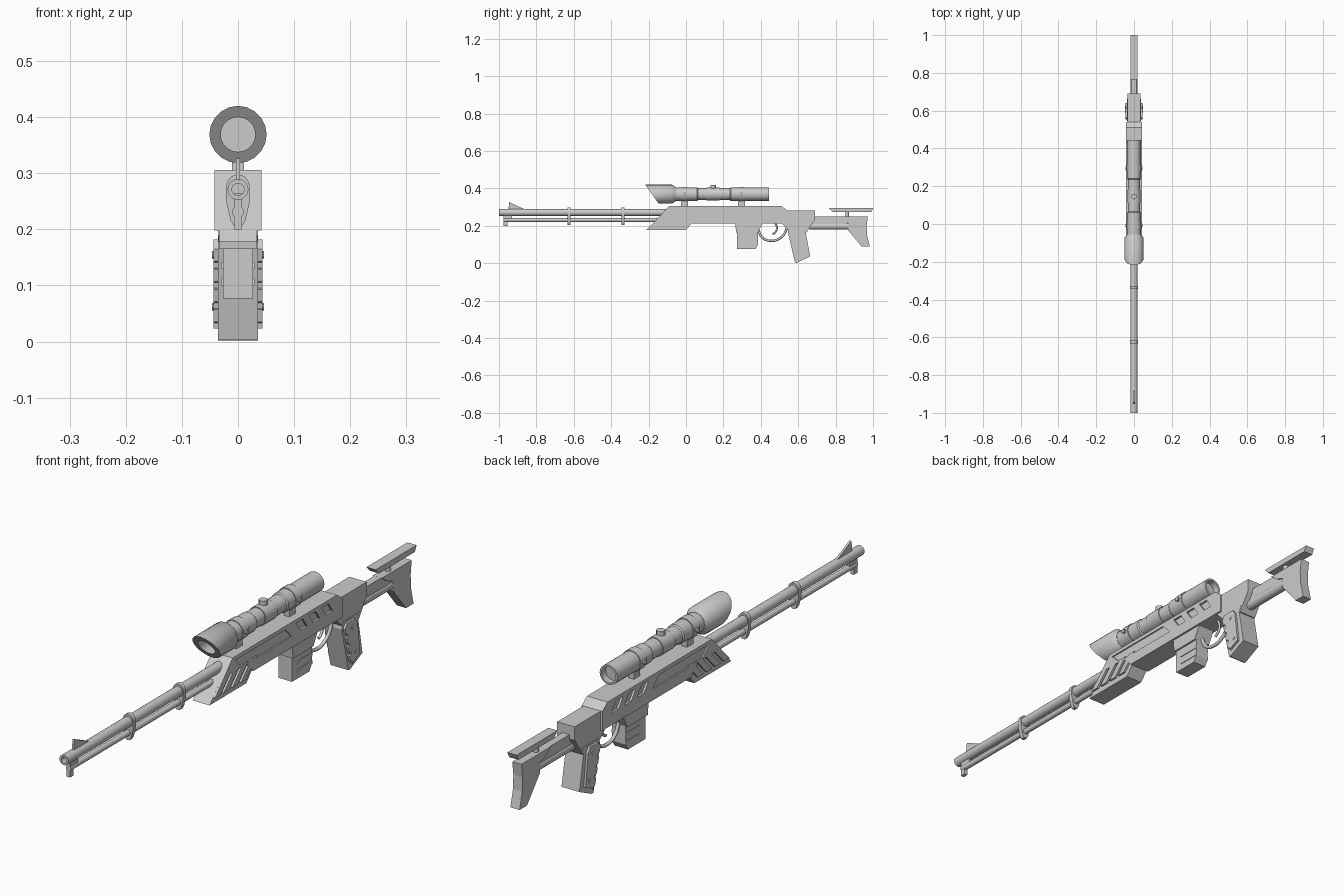
import bpy, bmesh, math
from mathutils import Vector

if "Cube" in bpy.data.objects:
    bpy.data.objects.remove(bpy.data.objects["Cube"])

grey = bpy.data.materials.new("grey metal")
grey.diffuse_color = (0.6, 0.6, 0.6, 1)
grey.use_nodes = True
grey.node_tree.nodes["Principled BSDF"].inputs["Base Color"].default_value = grey.diffuse_color


def finish(name, bm, smooth=False):
    bmesh.ops.recalc_face_normals(bm, faces=bm.faces[:])
    me = bpy.data.meshes.new(name)
    bm.to_mesh(me)
    bm.free()
    me.materials.append(grey)
    ob = bpy.data.objects.new(name, me)
    bpy.context.collection.objects.link(ob)
    if smooth:
        bpy.ops.object.select_all(action='DESELECT')
        ob.select_set(True)
        bpy.context.view_layer.objects.active = ob
        bpy.ops.object.shade_smooth_by_angle(angle=math.radians(35))
    return ob


def prism(name, pts, half, x=0.0, smooth=False):
    """Side profile of (y, z) points extruded across x."""
    bm = bmesh.new()
    f = bm.faces.new([bm.verts.new((x - half, y, z)) for y, z in pts])
    r = bmesh.ops.extrude_face_region(bm, geom=[f])
    vs = [v for v in r['geom'] if isinstance(v, bmesh.types.BMVert)]
    bmesh.ops.translate(bm, vec=(2 * half, 0, 0), verts=vs)
    return finish(name, bm, smooth)


def box(name, y0, y1, z0, z1, half, x=0.0):
    return prism(name, [(y0, z0), (y1, z0), (y1, z1), (y0, z1)], half, x)


def lathe(name, prof, origin, axis='Y', seg=20, slant=None):
    """Spin (distance, radius) points about an axis; slant = (ring indexes, slope)."""
    bm = bmesh.new()
    rings = []
    for i, (d, r) in enumerate(prof):
        ring = []
        for k in range(seg if r else 1):
            a = 2 * math.pi * k / seg
            u, w = r * math.cos(a), r * math.sin(a)
            dd = d - slant[1] * w if slant and i in slant[0] else d
            p = {'Y': (u, dd, w), 'Z': (u, w, dd), 'X': (dd, u, w)}[axis]
            ring.append(bm.verts.new(Vector(p) + Vector(origin)))
        rings.append(ring)
    for a, b in zip(rings, rings[1:]):
        for k in range(seg):
            q = [a[k % len(a)], a[(k + 1) % len(a)], b[(k + 1) % len(b)], b[k % len(b)]]
            bm.faces.new(list(dict.fromkeys(q)))
    return finish(name, bm, True)


def rod(name, d0, d1, r, origin, axis='Y', seg=20):
    return lathe(name, [(d0, 0), (d0, r), (d1, r), (d1, 0)], origin, axis, seg)


def cut(target, cutter):
    cutter.hide_render = True
    cutter.hide_viewport = True
    cutter.display_type = 'WIRE'
    m = target.modifiers.new("cut", 'BOOLEAN')
    m.operation, m.solver, m.object = 'DIFFERENCE', 'EXACT', cutter


def wire(name, pts, r):
    """Bent round bar along (y, z) points."""
    cu = bpy.data.curves.new(name, 'CURVE')
    cu.dimensions, cu.bevel_depth, cu.bevel_resolution = '3D', r, 2
    cu.resolution_u, cu.use_fill_caps = 5, True
    sp = cu.splines.new('BEZIER')
    sp.bezier_points.add(len(pts) - 1)
    for bp, (y, z) in zip(sp.bezier_points, pts):
        bp.co = (0, y, z)
        bp.handle_left_type = bp.handle_right_type = 'AUTO'
    cu.materials.append(grey)
    ob = bpy.data.objects.new(name, cu)
    bpy.context.collection.objects.link(ob)


# barrel with open muzzle, lower tube and end block
lathe("barrel", [(-.9, 0), (-.9, .011), (-1, .011), (-1, .0185), (-.05, .0185), (-.05, 0)], (0, 0, .271))
rod("lower_tube", -.975, -.05, .0105, (0, 0, .231), seg=14)
prism("front_block", [(-.975, .2), (-.955, .2), (-.955, .222), (-.93, .235), (-.93, .265), (-.975, .265)], .007)
prism("front_sight", [(-.95, .285), (-.855, .285), (-.945, .326)], .004)


# teardrop bands that clamp both tubes
def band(name, y0, y1):
    bm = bmesh.new()
    pts = [(.021 * math.cos(a), .275 + .023 * math.sin(a))
           for a in [math.pi * k / 10 for k in range(11)]]
    pts += [(-.021, .25), (-.013, .215), (-.006, .204), (.006, .204), (.013, .215), (.021, .25)]
    f = bm.faces.new([bm.verts.new((x, y0, z)) for x, z in pts])
    r = bmesh.ops.extrude_face_region(bm, geom=[f])
    bmesh.ops.translate(bm, vec=(0, y1 - y0, 0),
                        verts=[v for v in r['geom'] if isinstance(v, bmesh.types.BMVert)])
    finish(name, bm, True)


for i, y in enumerate((-.625, -.337)):
    band(f"barrel_band_{i}", y - .008, y + .008)

# receiver with recessed side panel and three slots
receiver = prism("receiver", [(-.14, .253), (-.09, .306), (.51, .306), (.54, .283), (.54, .213),
                              (.03, .213), (-.01, .253)], .0415)
for s in (-1, 1):
    x = s * .0415
    cut(receiver, prism("panel_cutter", [(-.075, .292), (.215, .292), (.25, .254), (-.035, .254)], .005, x))
    for k in range(3):
        y = .275 + .073 * k
        cut(receiver, prism("slot_cutter", [(y, .293), (y + .04, .293), (y + .065, .257), (y + .025, .257)],
                            .008, x))

# handguard with slanted ribs
prism("handguard", [(-.212, .178), (-.13, .262), (.05, .262), (.05, .213), (.03, .213), (0, .178)], .034)
for s in (-1, 1):
    for k in range(4):
        y = -.192 + .05 * k
        prism("handguard_rib", [(y, .198), (y + .032, .198), (y + .092, .26), (y + .06, .26)], .005, s * .0365)

# rear block and grip
prism("rear_block", [(.53, .283), (.69, .283), (.69, .235), (.645, .165), (.55, .175), (.51, .213)], .035)
grip_pts = [(.55, .19), (.545, .165), (.583, .003), (.592, .002), (.664, .036), (.64, .165), (.65, .19)]
prism("grip", grip_pts, .036)
for s in (-1, 1):
    # toothed grip plate and its screws
    edge = []
    for k in range(4):
        y, z = .553 + .0085 * k, .165 - .036 * k
        edge += [(y, z), (y + .006, z - .022), (y + .016, z - .024), (y + .018, z - .034)]
    prism("grip_plate", [(.565, .182)] + edge + [(.6, .027), (.64, .045), (.625, .165), (.612, .182)],
          .005, s * .039)
    for y, z in ((.597, .155), (.617, .062)):
        rod("grip_screw", -.002, .002, .007, (s * .0445, y, z), 'X', 10)

# magazine, its well and side ridges
prism("magazine_well", [(.262, .225), (.268, .165), (.385, .165), (.412, .215), (.412, .225)], .034)
prism("magazine", [(.272, .17), (.272, .077), (.372, .077), (.386, .1), (.386, .17)], .027)
for s in (-1, 1):
    for z in (.1, .13):
        prism("magazine_ridge", [(.30, z), (.386, z), (.386, z + .012), (.31, z + .012)], .002, s * .0275)

# trigger and guard
wire("trigger_guard", [(.388, .175), (.405, .14), (.45, .12), (.505, .135), (.535, .175), (.54, .2)], .0065)
wire("trigger", [(.475, .218), (.486, .19), (.478, .165), (.462, .155)], .005)

# stock: tube, shoulder piece, cheek rest
rod("stock_tube", .66, .9, .0185, (0, 0, .198))
box("stock_rail", .66, .86, .2, .249, .014)
prism("shoulder_stock", [(.80, .25), (.972, .25), (.966, .20), (.968, .15), (.983, .088), (.94, .088),
                         (.865, .178), (.865, .215), (.835, .225)], .0185)
prism("cheek_rest", [(.765, .294), (1, .294), (.99, .273), (.785, .273)], .0185)
rod("cheek_post", .245, .28, .01, (0, .862, 0), 'Z', 12)

# scope: slanted hood with lens, tube, rings
ZC = .369
lathe("scope_hood", [(-.11, 0), (-.11, .031), (-.182, .031), (-.182, .051), (-.075, .051), (-.055, .037),
                     (-.055, 0)], (0, 0, ZC), slant=((2, 3), .7))
lathe("scope_tube", [(-.06, 0), (-.06, .036), (.06, .036), (.065, .032), (.235, .032), (.24, .036), (.445, .036),
                     (.445, .029), (.42, .029), (.42, 0)], (0, 0, ZC))
rod("scope_centre", .11, .18, .035, (0, 0, ZC))
rod("scope_turret", .39, .418, .015, (0, .145, 0), 'Z', 12)
for i, y in enumerate((-.008, .297)):
    rod(f"scope_ring_{i}", y - .017, y + .017, .039, (0, 0, ZC))
    box(f"scope_mount_{i}", y - .018, y + .018, .3, .345, .011)
    rod(f"ring_screw_{i}", -.046, .046, .008, (0, y, ZC), 'X', 10)
